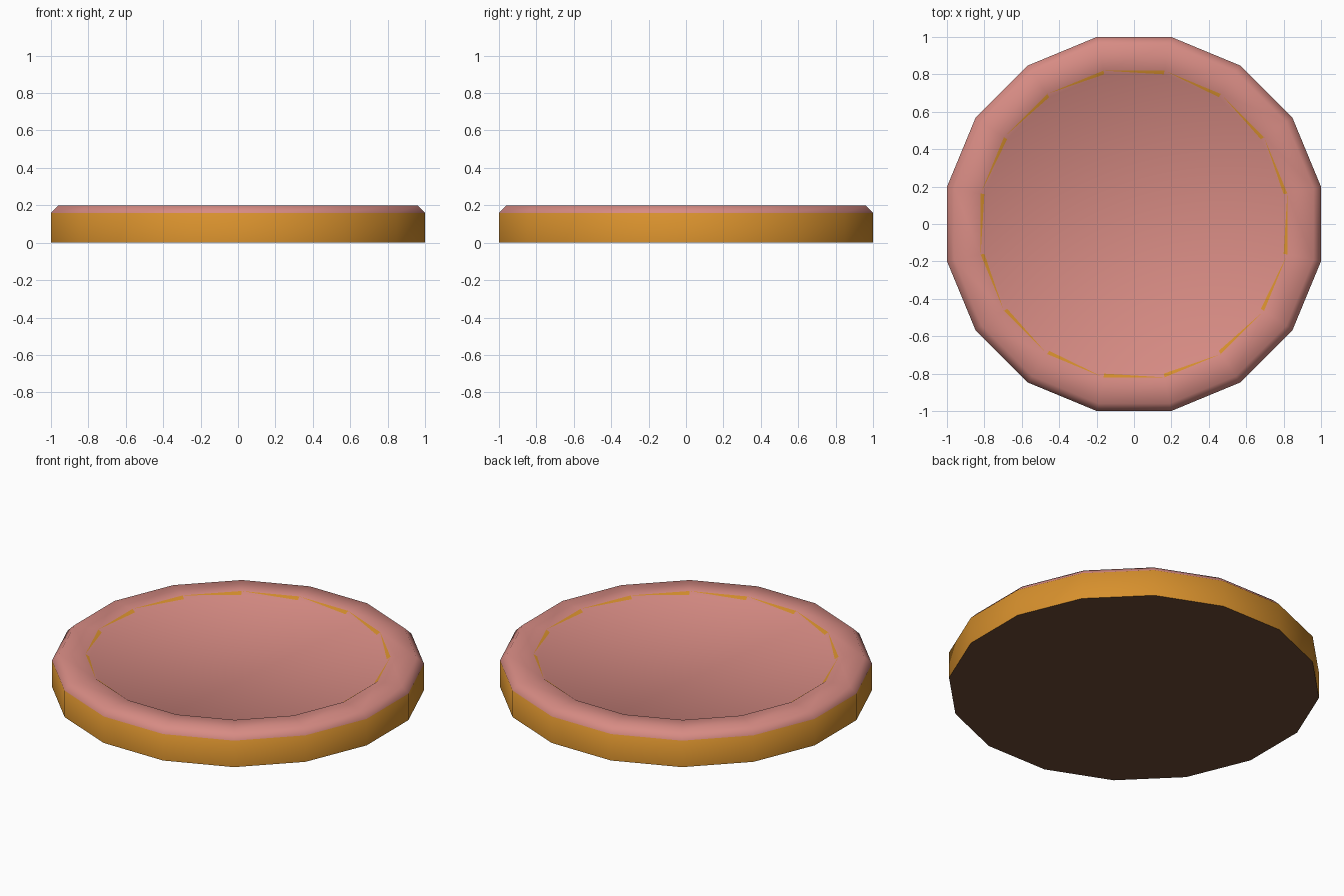
import bpy, bmesh, math

if "Cube" in bpy.data.objects:
    bpy.data.objects.remove(bpy.data.objects["Cube"])

SIDES = 16
HALF = math.pi / SIDES


def material(name, rgb):
    m = bpy.data.materials.new(name)
    m.diffuse_color = (*rgb, 1)
    m.use_nodes = True
    m.node_tree.nodes["Principled BSDF"].inputs["Base Color"].default_value = m.diffuse_color
    return m


CRUST, ICING, BASE = range(3)
mats = [material("golden", (0.68, 0.28, 0.026)),
        material("pink", (0.68, 0.26, 0.23)),
        material("brown", (0.155, 0.072, 0.037))]

bm = bmesh.new()


def ring(flat_radius, z):
    """Sixteen-sided loop; the radius is measured to the middle of a side."""
    r = flat_radius / math.cos(HALF)
    return [bm.verts.new((r * math.cos((2 * i + 1) * HALF),
                          r * math.sin((2 * i + 1) * HALF), z))
            for i in range(SIDES)]


def face(verts, mat):
    f = bm.faces.new(verts)
    f.material_index = mat


# Outer profile: wall, chamfered rim, then a shallow step to the centre
profile = [(1.0, 0.0), (1.0, 0.16), (0.96, 0.2), (0.82, 0.2), (0.8, 0.186)]
loops = [ring(*p) for p in profile]
for k, (a, b) in enumerate(zip(loops, loops[1:])):
    for i in range(SIDES):
        j = (i + 1) % SIDES
        if k == 3:
            # Step wall: one golden and one pink sliver per side
            face((a[i], a[j], b[i]), CRUST)
            face((a[j], b[j], b[i]), ICING)
        else:
            face((a[i], a[j], b[j], b[i]), CRUST if k == 0 else ICING)

# Recessed centre and underside
face(loops[-1], ICING)
face(loops[0][::-1], BASE)

mesh = bpy.data.meshes.new("round_disc")
bm.to_mesh(mesh)
bm.free()
for m in mats:
    mesh.materials.append(m)
disc = bpy.data.objects.new("round_disc", mesh)
bpy.context.collection.objects.link(disc)

# Smooth around the rim, sharp at the base
bpy.context.view_layer.objects.active = disc
disc.select_set(True)
bpy.ops.object.shade_smooth_by_angle(angle=math.radians(50))
